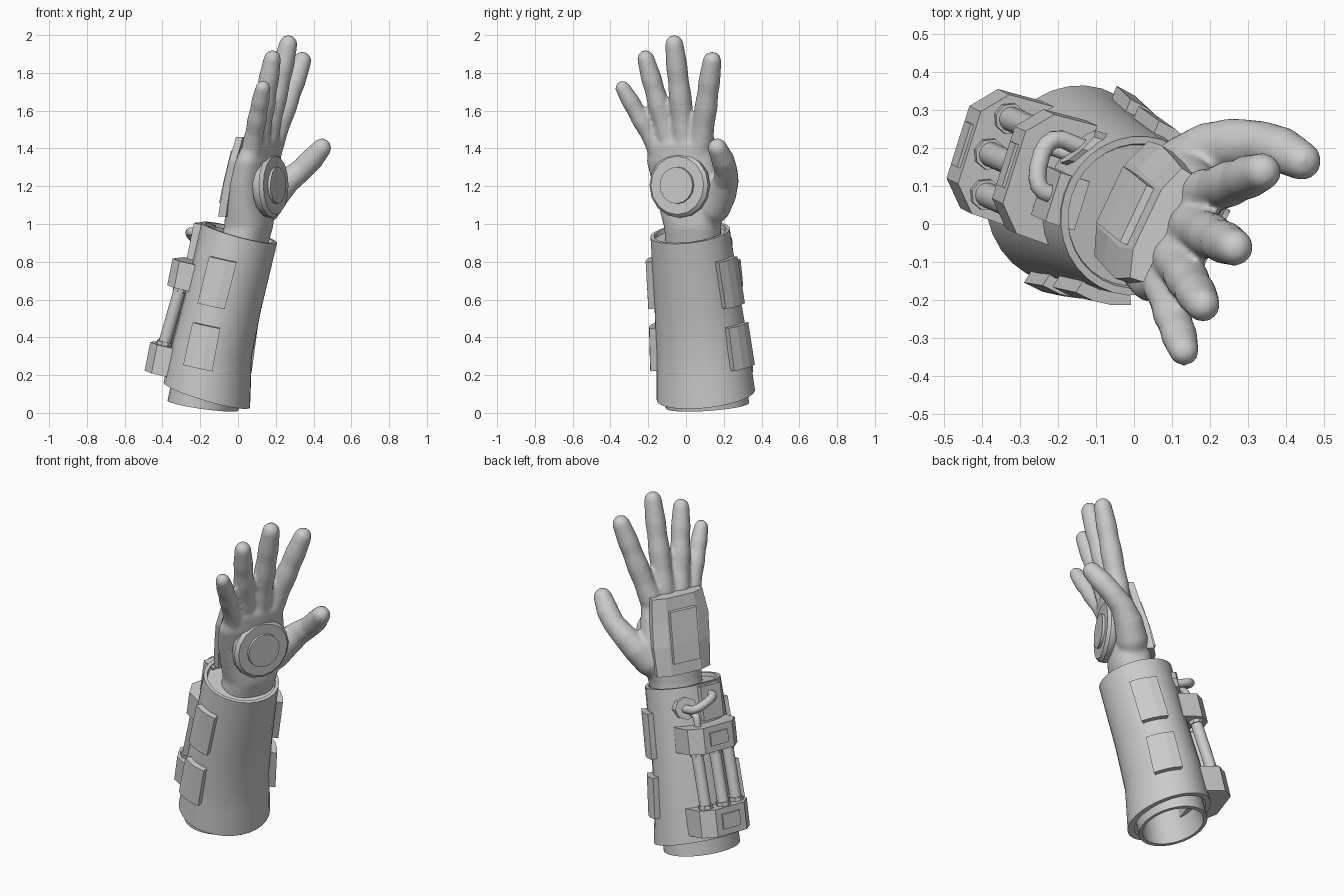
import bpy, bmesh, math
from mathutils import Vector, Matrix

if "Cube" in bpy.data.objects:
    bpy.data.objects.remove(bpy.data.objects["Cube"])


def frame(origin, x, z):
    """Matrix with given local x (made perpendicular) and z axes."""
    z = Vector(z).normalized()
    x = Vector(x)
    x = (x - z * x.dot(z)).normalized()
    m = Matrix((x, z.cross(x), z)).transposed().to_4x4()
    m.translation = Vector(origin)
    return m


ARM = frame((-0.165, 0.105, 0.095), (-0.95, 0.3, 0), (0.196, -0.095, 0.976))
N, L = Vector((0.9, -0.43, 0)).normalized(), Vector((0.43, 0.9, 0)).normalized()


def loft(name, rings, m=Matrix(), caps=True, smooth=True):
    bm = bmesh.new()
    vs = [[bm.verts.new(m @ Vector(p)) for p in r] for r in rings]
    n = len(vs[0])
    for a, b in zip(vs, vs[1:]):
        for i in range(n):
            j = (i + 1) % n
            bm.faces.new((a[i], a[j], b[j], b[i]))
    if caps:
        bm.faces.new(vs[0][::-1])
        bm.faces.new(vs[-1])
    bmesh.ops.recalc_face_normals(bm, faces=bm.faces)
    me = bpy.data.meshes.new(name)
    bm.to_mesh(me)
    bm.free()
    ob = bpy.data.objects.new(name, me)
    bpy.context.collection.objects.link(ob)
    bpy.ops.object.select_all(action='DESELECT')
    ob.select_set(True)
    bpy.context.view_layer.objects.active = ob
    if smooth:
        bpy.ops.object.shade_smooth_by_angle(angle=math.radians(35))
    return ob


def ellipse(c, u, v, n, e=1.0):
    """Ellipse ring; e below 1 makes it boxier."""
    se = lambda x: math.copysign(abs(x) ** e, x)
    ang = [2 * math.pi * i / n for i in range(n)]
    return [Vector(c) + u * se(math.cos(a)) + v * se(math.sin(a)) for a in ang]


def sweep(name, path, m=Matrix(), n=12, round_ends=False):
    """Tube along (x, y, z, radius) points."""
    P = [(Vector(p[:3]), p[3]) for p in path]
    tan = [(P[min(i + 1, len(P) - 1)][0] - P[max(i - 1, 0)][0]).normalized() for i in range(len(P))]
    st = [(p, r, t) for (p, r), t in zip(P, tan)]
    if round_ends:
        p, r, t = st[-1]
        st += [(p + t * r * math.sin(a), r * math.cos(a), t) for a in (0.4, 0.8, 1.15, 1.4)]
    rings, u = [], tan[0].orthogonal()
    for p, r, t in st:
        u = (u - t * u.dot(t)).normalized()
        rings.append(ellipse(p, u * r, t.cross(u) * r, n))
    return loft(name, rings, m)


# Gauntlet stations in arm space: z, outward offset, outward radius, side radius, rim slope
SLEEVE = [(0, 0, .235, .265, .1), (.12, .01, .222, .257, .04), (.24, .02, .21, .25, 0),
          (.5, .013, .203, .232, 0), (.88, 0, .207, .212, .07)]


def arm_ring(z, off, rd, rt, k, n=32):
    return [(p.x, p.y, p.z + k * p.x) for p in ellipse((off, 0, z), Vector((rd, 0, 0)), Vector((0, rt, 0)), n)]


def surface(z, ang, lift):
    for a, b in zip(SLEEVE, SLEEVE[1:]):
        if z <= b[0]:
            f = (z - a[0]) / (b[0] - a[0])
            off, rd, rt = (a[i] + (b[i] - a[i]) * f for i in (1, 2, 3))
            return (off + (rd + lift) * math.cos(ang), (rt + lift) * math.sin(ang), z)


# Gauntlet shell with recessed lid on top, and the inner sleeve below it
loft("gauntlet_shell", [arm_ring(.15, .01, .19, .225, 0), arm_ring(0, .005, .2, .235, .1)]
     + [arm_ring(*s) for s in SLEEVE]
     + [arm_ring(.88, 0, .187, .192, .07), arm_ring(.86, 0, .183, .188, .07)], ARM)
loft("inner_sleeve", [arm_ring(.16, .01, .185, .222, 0), arm_ring(-.06, .01, .185, .225, -.05),
                      arm_ring(-.06, .01, .165, .2, -.05), arm_ring(.14, .01, .15, .18, 0)], ARM)

# Side armour plates on both sides of the arm
for side, turn in ((1, math.radians(4)), (-1, math.radians(22))):
    for label, z0, z1, hw in (("upper", .49, .745, .073), ("lower", .155, .385, .073)):
        rings = []
        for i in range(4):
            a = side * (math.pi / 2 + turn + (-1 + 2 * i / 3) * hw / .225)
            rings.append([surface(z, a, h) for z, h in ((z0, -.02), (z1, -.02), (z1, .034), (z0, .034))])
        loft(f"side_plate_{label}_{'front' if side > 0 else 'back'}", rings, ARM, smooth=False)


def slab(name, d0, d1, t0, t1, z0, z1):
    quad = lambda d: [(d, t0, z0), (d, t1, z0), (d, t1, z1), (d, t0, z1)]
    return loft(name, [quad(d0), quad(d1)], ARM, smooth=False)


# Chamfered piston blocks with raised panels
for label, d, z0, z1 in (("lower", .34, .06, .215), ("upper", .31, .53, .675)):
    prof = [(.13, -.17), (d - .06, -.165), (d, -.1), (d, .1), (d - .06, .165), (.13, .17)]
    loft(f"piston_block_{label}", [[(x, y - .02, z) for x, y in prof] for z in (z0, z1)], ARM, smooth=False)
    slab(f"block_panel_{label}", d - .01, d + .008, -.08, .04, z0 + .035, z1 - .035)

# Three pistons with collars
for i, (t, d) in enumerate(((-.125, .262), (-.02, .285), (.085, .262))):
    top = d - .028
    sweep(f"piston_{i}", [(d, t, .2, .033), (top, t, .54, .033)], ARM, 16)
    sweep(f"collar_lower_{i}", [(d, t, .2, .042), (d - .001, t, .235, .042)], ARM, 8)
    sweep(f"collar_upper_{i}", [(top, t, .51, .04), (top, t, .54, .04)], ARM, 8)

# Hose, its mounts and the small elbow
slab("hose_plate", .15, .232, -.05, .085, .69, .885)
loft("hose_mount", [[(p.x + .6 * (p.y + .125), p.y, p.z) for p in
                     ellipse((x, -.125, .775), Vector((0, .055, 0)), Vector((0, 0, .065)), 8)]
                    for x in (.11, .185)], ARM, smooth=False)


def bend(pts, r):
    """Round a coarse path by two rounds of corner cutting."""
    pts = [Vector(p) for p in pts]
    for _ in range(2):
        new = [pts[0]]
        for a, b in zip(pts, pts[1:]):
            new += [a.lerp(b, .25), a.lerp(b, .75)]
        pts = new + [pts[-1]]
    return [(*p, r) for p in pts]


sweep("hose", bend([(.16, -.125, .77), (.275, -.135, .775), (.28, .01, .83), (.2, .015, .83)], .024), ARM)
sweep("elbow_pipe", bend([(.235, -.1, .65), (.235, -.1, .745), (.15, -.1, .745)], .02), ARM)

# Hand: palm loft, fingers and thumb, blended into one skin
PALM = [((0, .04, .8), .145, .12), ((.055, .035, .98), .152, .118), ((.065, .03, 1.08), .178, .11),
        ((.08, .012, 1.2), .197, .1), ((.105, -.025, 1.33), .196, .088), ((.13, -.035, 1.42), .178, .07),
        ((.14, -.035, 1.47), .14, .045)]
parts = [loft("hand", [ellipse(c, L * w, N * t, 24, .85) for c, w, t in PALM])]
FINGERS = [((.062, -.12, 1.3), (.078, -.165, 1.43), (.132, -.335, 1.72), .053, .042),
           ((.095, -.06, 1.34), (.11, -.095, 1.46), (.182, -.213, 1.875), .06, .048),
           ((.135, .0, 1.34), (.155, -.008, 1.47), (.266, -.062, 1.952), .062, .051),
           ((.155, .06, 1.32), (.186, .082, 1.44), (.339, .138, 1.863), .062, .052)]
for root, knuckle, tip, r0, r1 in FINGERS:
    k, t = Vector(knuckle), Vector(tip)
    path = [(*root, r0)] + [(*k.lerp(t, f), r0 + (r1 - r0) * f + b)
                            for f, b in ((0, .002), (.2, -.002), (.42, .004), (.6, 0), (.75, .004), (1, -.002))]
    parts.append(sweep("finger", path, n=16, round_ends=True))
parts.append(sweep("thumb", [(.08, .09, 1.02, .075), (.14, .15, 1.09, .088), (.2, .19, 1.165, .08),
                             (.265, .212, 1.23, .068), (.335, .212, 1.285, .061), (.39, .195, 1.34, .062),
                             (.443, .167, 1.402, .052)], n=16, round_ends=True))
for p in parts:
    p.select_set(True)
bpy.context.view_layer.objects.active = parts[0]
bpy.ops.object.join()
hand = bpy.context.object
rm = hand.modifiers.new("blend", 'REMESH')
rm.mode, rm.voxel_size, rm.use_smooth_shade = 'VOXEL', .011, True
sm = hand.modifiers.new("soften", 'SMOOTH')
sm.factor, sm.iterations = .5, 6

# Palm disc: wide stepped ring and raised centre
base = Vector((.15, -.022, 1.205))
Z = Vector((0, 0, 1))
loft("palm_disc", [ellipse(base + N * h, L * r, Z * r, 16) for h, r in ((-.005, .16), (.012, .172), (.038, .172), (.056, .155))])
loft("palm_disc_core", [ellipse(base + N * h, L * r, Z * r, 16) for h, r in ((.03, .1), (.07, .097))])


def hand_plate(name, prof, levels):
    """Plate on the back of the hand; levels are (centre x, y, z, width scale, depth scale)."""
    rings = [[Vector((x, y, z)) + L * (l * w) + N * (n * d) for l, n in prof] for x, y, z, w, d in levels]
    return loft(name, rings, smooth=False)


# Back-of-hand plate and its raised panel
hand_plate("hand_plate", [(-.178, -.09), (-.1, -.118), (.09, -.118), (.17, -.092), (.165, -.05), (-.172, -.05)],
           [(.054, .03, 1.04, .96, 1.05), (.08, .012, 1.2, 1.02, 1), (.108, -.018, 1.33, 1.02, .97),
            (.135, -.03, 1.46, .92, .92)])
hand_plate("hand_plate_panel", [(-.09, -.135), (.075, -.135), (.075, -.1), (-.09, -.1)],
           [(.063, .025, 1.11, 1, 1.02), (.083, .01, 1.22, 1, 1), (.12, -.022, 1.39, 1, .97)])
